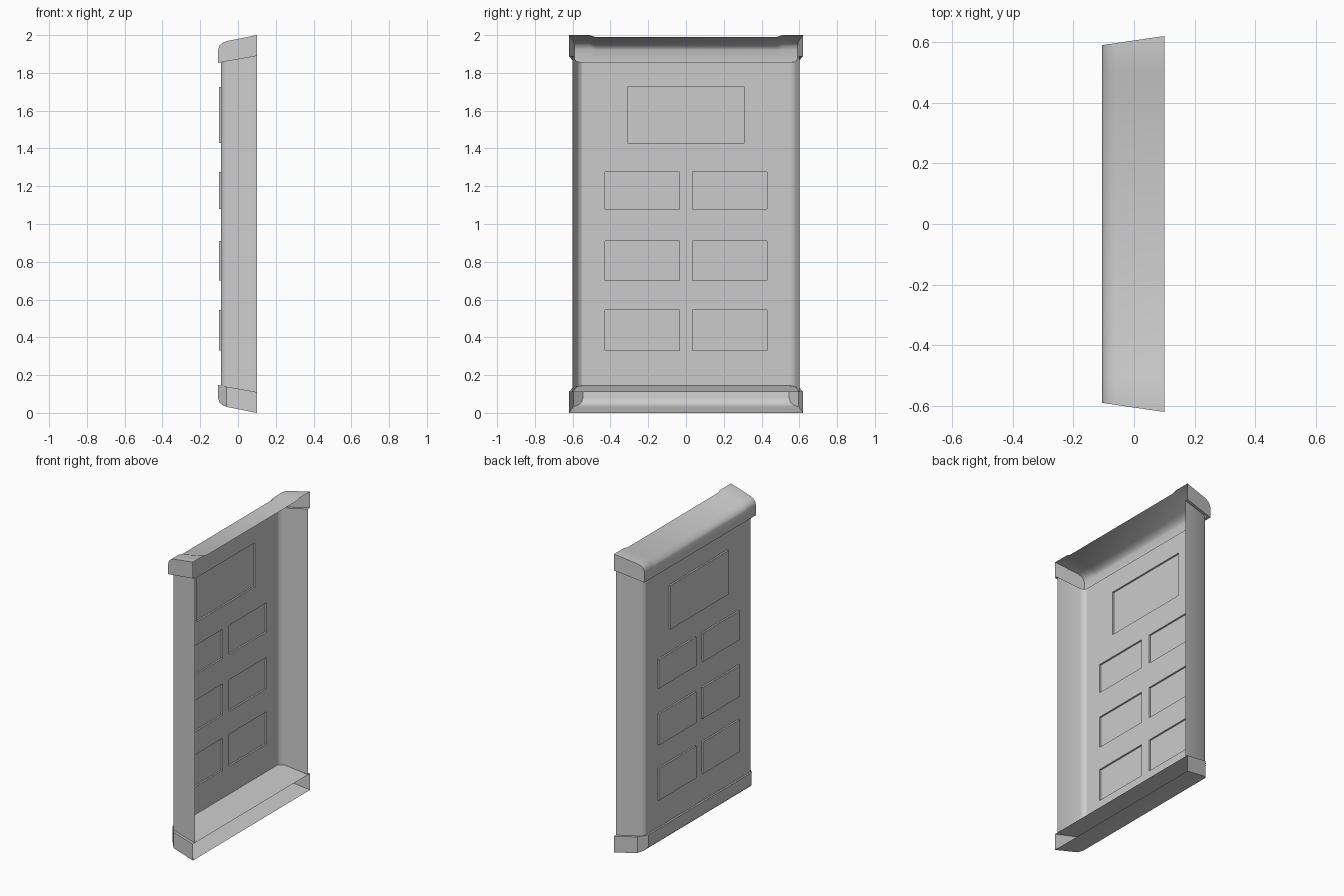
import bpy, bmesh
from math import radians

if "Cube" in bpy.data.objects:
    bpy.data.objects.remove(bpy.data.objects["Cube"])


def finish(bm, name, angle=30):
    bmesh.ops.remove_doubles(bm, verts=bm.verts, dist=0.0005)
    bmesh.ops.recalc_face_normals(bm, faces=bm.faces)
    mesh = bpy.data.meshes.new(name)
    bm.to_mesh(mesh)
    bm.free()
    ob = bpy.data.objects.new(name, mesh)
    bpy.context.collection.objects.link(ob)
    bpy.context.view_layer.objects.active = ob
    ob.select_set(True)
    bpy.ops.object.shade_smooth_by_angle(angle=radians(angle))
    ob.select_set(False)
    return ob


def skin(bm, rows):
    """Join rows of points with quads."""
    vs = [[bm.verts.new(p) for p in r] for r in rows]
    for a, b in zip(vs, vs[1:]):
        for i in range(len(a) - 1):
            bm.faces.new((a[i], a[i + 1], b[i + 1], b[i]))


def lip_z(x):
    """Slanted height of the cap's inner edge, as distance from the end."""
    return 0.11 + (0.1 - x) / 0.205 * 0.037


def wall_y(x):
    return 0.575 + (x + 0.09) / 0.19 * 0.025


def cap_y(x):
    return 0.59 + (x + 0.105) / 0.205 * 0.03


# Back sheet with pressed panels
BACK = -0.09
ys = [-0.55, -0.43, -0.31, -0.035, 0.035, 0.31, 0.43, 0.55]
zs = [lip_z(BACK), 0.33, 0.545, 0.70, 0.91, 1.08, 1.275, 1.43, 1.725, 2 - lip_z(BACK)]
bm = bmesh.new()
skin(bm, [[(BACK, y, z) for y in ys] for z in zs])
pressed = []
for f in bm.faces:
    c = f.calc_center_median()
    small = 0.035 < abs(c.y) < 0.43 and any(a < c.z < a + 0.22 for a in (0.33, 0.70, 1.07))
    big = abs(c.y) < 0.31 and 1.43 < c.z < 1.725
    if small or big:
        pressed.append(f)
bmesh.ops.inset_region(bm, faces=pressed, thickness=0.012, use_even_offset=True)
for v in {v for f in pressed for v in f.verts}:
    v.co.x -= 0.011
finish(bm, "pressed_back_sheet", 20)

# Side walls with a small rounded rear edge
bm = bmesh.new()
for s in (-1, 1):
    path = [(0.1, 0.6), (-0.065, wall_y(-0.065)), (-0.082, 0.568), (BACK, 0.55)]
    skin(bm, [[(x, s * y, lip_z(x)) for x, y in path],
              [(x, s * y, 2 - lip_z(x)) for x, y in path]])
finish(bm, "side_walls", 50)


def end_cap(name, top, drop, chamfer):
    """Folded cap running across the width, open on the +x side."""
    def pt(x, y, d):
        return (x, y, 2 - d if top else d)
    # (x, distance from the end) across the fold
    prof = [(0.1, 0.0), (-0.06, 0.032), (-0.083, 0.042),
            (-0.098, 0.056), (-0.105, 0.078), (-0.105, lip_z(-0.105))]
    bm = bmesh.new()

    def end_row(s):
        return [pt(x, s * (cap_y(x) - chamfer * max(0, min(1, (-0.06 - x) / 0.045))), d)
                for x, d in prof]

    def mid_row(y, k):
        return [pt(x, y, d + k * (1 if i < 4 else 0)) for i, (x, d) in enumerate(prof)]

    skin(bm, [end_row(-1), mid_row(-0.51, 0), mid_row(-0.48, drop),
              mid_row(0.48, drop), mid_row(0.51, 0), end_row(1)])
    for s in (-1, 1):
        # End plate
        row = end_row(s)
        low = [pt(x, row[i][1], lip_z(x)) for i, (x, d) in enumerate(prof)]
        skin(bm, [row[:5] + [row[5]], low])
        # Lip turned in to the side wall
        inner = [pt(x, s * (0.55 if x < -0.095 else wall_y(x)), lip_z(x)) for x, d in prof]
        skin(bm, [low, inner])
    # Lip turned in to the back sheet
    skin(bm, [[pt(-0.105, y, lip_z(-0.105)) for y in (-0.55, 0.55)],
              [pt(BACK, y, lip_z(BACK)) for y in (-0.55, 0.55)]])
    bmesh.ops.dissolve_degenerate(bm, edges=bm.edges, dist=0.0003)
    return finish(bm, name, 35)


end_cap("top_cap", True, 0.01, 0.0)
end_cap("bottom_cap", False, 0.0, 0.045)

# Inner floor above the bottom cap
bm = bmesh.new()
skin(bm, [[(x, s * y, lip_z(x)) for x, y in ((0.1, 0.6), (-0.065, 0.578), (BACK, 0.55))]
          for s in (-1, 1)])
finish(bm, "inner_floor")
